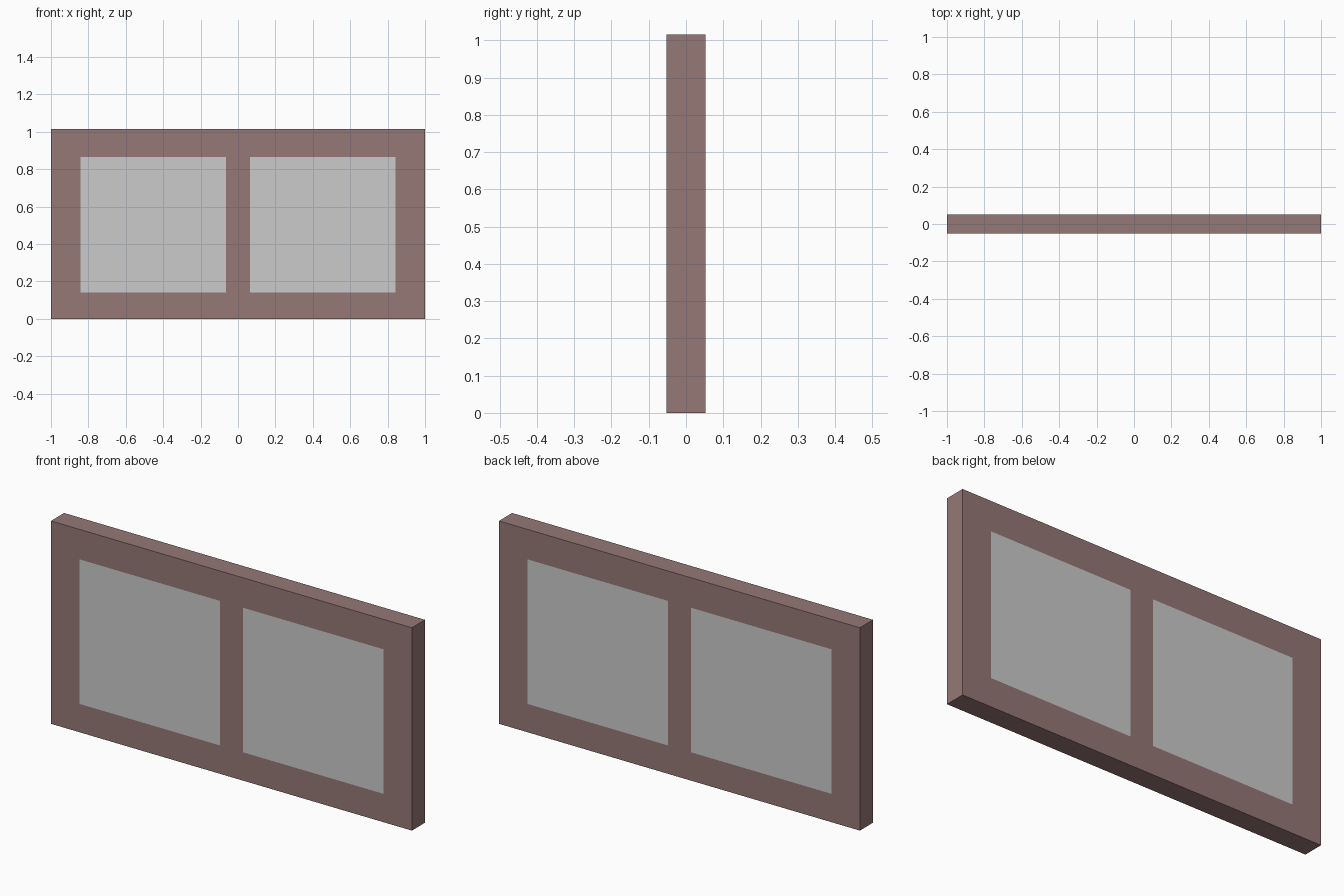
import bpy, bmesh

if "Cube" in bpy.data.objects:
    bpy.data.objects.remove(bpy.data.objects["Cube"])

HALF_DEPTH = 0.052
XS = [-1.0, -0.842, -0.063, 0.063, 0.842, 1.0]   # stile / pane / mullion edges
ZS = [0.0, 0.142, 0.866, 1.016]                  # bottom rail / pane / top rail edges


def is_pane(i, k):
    return i in (1, 3) and k == 1


def make_object(name, quads, material=None):
    bm = bmesh.new()
    for quad in quads:
        bm.faces.new([bm.verts.new(p) for p in quad])
    bmesh.ops.remove_doubles(bm, verts=bm.verts[:], dist=1e-5)
    # face every quad away from the middle of the window
    for f in bm.faces:
        f.normal_update()
        c = f.calc_center_median()
        n = f.normal
        if abs(n.y) > 0.5:
            out = n.y * c.y
        elif abs(n.x) > 0.5:
            out = n.x * c.x
        else:
            out = n.z * (c.z - ZS[-1] / 2)
        if out < 0:
            f.normal_flip()
    mesh = bpy.data.meshes.new(name)
    bm.to_mesh(mesh)
    bm.free()
    if material:
        mesh.materials.append(material)
    obj = bpy.data.objects.new(name, mesh)
    bpy.context.collection.objects.link(obj)


def cell(i, k, y):
    a, b, c, d = XS[i], XS[i + 1], ZS[k], ZS[k + 1]
    return [(a, y, c), (b, y, c), (b, y, d), (a, y, d)]


brown = bpy.data.materials.new("dark_wood")
brown.diffuse_color = (0.30, 0.19, 0.18, 1)
brown.use_nodes = True
brown.node_tree.nodes["Principled BSDF"].inputs["Base Color"].default_value = brown.diffuse_color

# frame: front and back cells around the panes, closed by the outer edges
frame = [cell(i, k, y) for y in (-HALF_DEPTH, HALF_DEPTH)
         for i in range(5) for k in range(3) if not is_pane(i, k)]
h = HALF_DEPTH
for i in range(5):
    a, b = XS[i], XS[i + 1]
    for z in (ZS[0], ZS[-1]):
        frame.append([(a, -h, z), (b, -h, z), (b, h, z), (a, h, z)])
for k in range(3):
    c, d = ZS[k], ZS[k + 1]
    for x in (XS[0], XS[-1]):
        frame.append([(x, -h, c), (x, h, c), (x, h, d), (x, -h, d)])
make_object("window_frame", frame, brown)

# glass: two panes, flush with the frame on both faces
for name, i in (("left_pane", 1), ("right_pane", 3)):
    make_object(name, [cell(i, 1, -h), cell(i, 1, h)])
